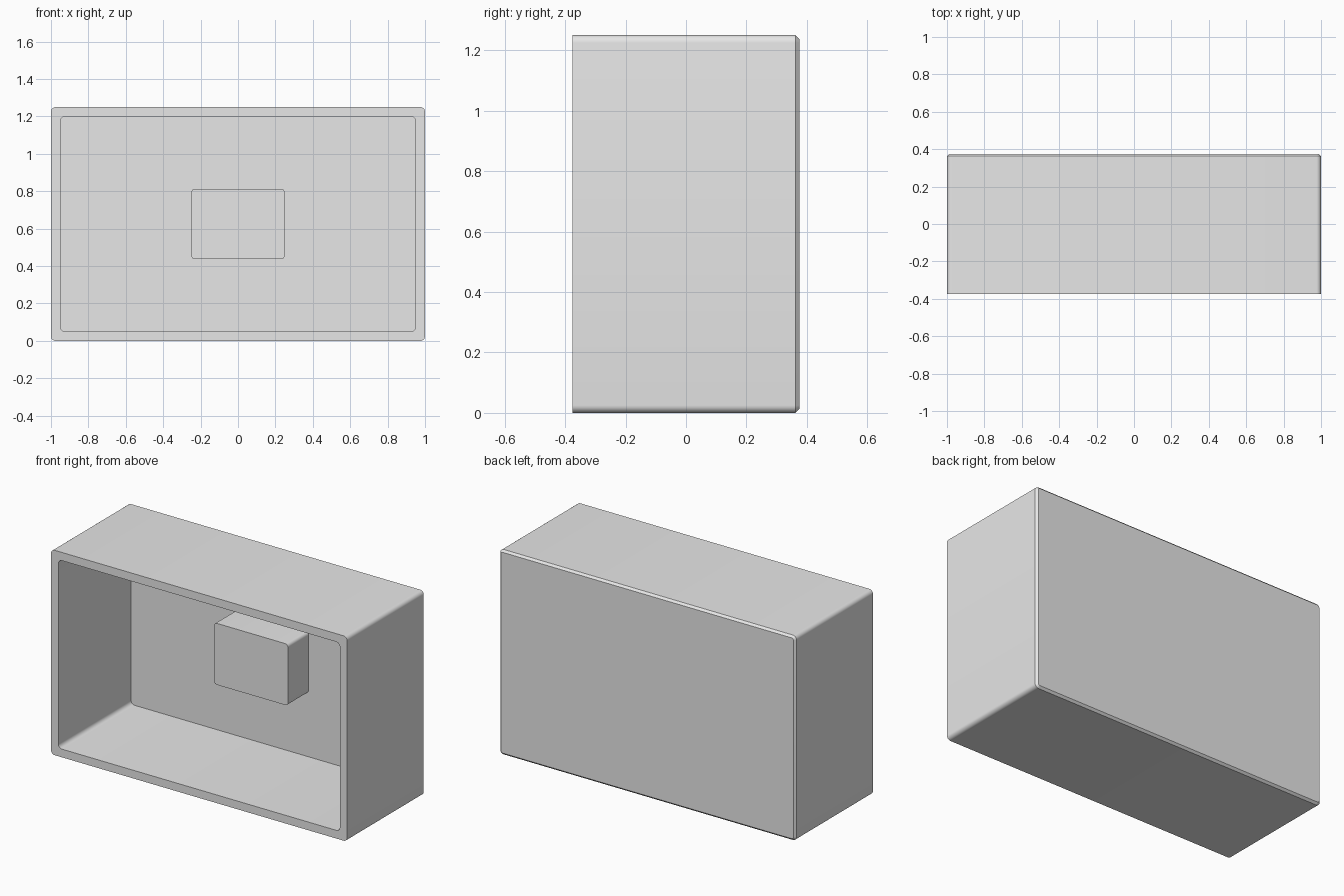
import bpy, bmesh
from math import sin, cos, pi

cube = bpy.data.objects.get("Cube")
if cube:
    bpy.data.objects.remove(cube, do_unlink=True)

grey = bpy.data.materials.new("light_grey")
grey.use_nodes = True
colour = (0.8, 0.8, 0.8, 1)
grey.diffuse_color = colour
grey.node_tree.nodes["Principled BSDF"].inputs["Base Color"].default_value = colour

MID_Z = 0.625
STEPS = 6


def rounded_ring(bm, half_w, half_h, radius, y):
    """Ring of vertices round a rounded rectangle facing the front."""
    ring = []
    for quarter, (sx, sz) in enumerate([(1, 1), (-1, 1), (-1, -1), (1, -1)]):
        for i in range(STEPS + 1):
            a = (quarter + i / STEPS) * pi / 2
            x = sx * (half_w - radius) + radius * cos(a)
            z = sz * (half_h - radius) + radius * sin(a)
            ring.append(bm.verts.new((x, y, MID_Z + z)))
    return ring


def loft(name, sections):
    """Join successive rounded rectangles and cap both ends."""
    bm = bmesh.new()
    rings = [rounded_ring(bm, *s) for s in sections]
    for a, b in zip(rings, rings[1:]):
        for i in range(len(a)):
            j = (i + 1) % len(a)
            bm.faces.new((a[i], a[j], b[j], b[i]))
    bm.faces.new(rings[0])
    bm.faces.new(rings[-1])
    bmesh.ops.recalc_face_normals(bm, faces=bm.faces)
    mesh = bpy.data.meshes.new(name)
    bm.to_mesh(mesh)
    bm.free()
    mesh.materials.append(grey)
    obj = bpy.data.objects.new(name, mesh)
    bpy.context.collection.objects.link(obj)
    bpy.ops.object.select_all(action="DESELECT")
    obj.select_set(True)
    bpy.context.view_layer.objects.active = obj
    bpy.ops.object.shade_smooth_by_angle()


W, H, D = 1.0, 0.625, 0.375
WALL, RADIUS, CHAMFER = 0.05, 0.025, 0.0125

# Open-fronted shell: inner floor, front rim, outer walls, chamfered back
loft("open_box", [
    (W - WALL, H - WALL, RADIUS, D - WALL),
    (W - WALL, H - WALL, RADIUS, -D),
    (W, H, RADIUS, -D),
    (W, H, RADIUS, D - CHAMFER),
    (W - CHAMFER, H - CHAMFER, RADIUS - CHAMFER, D),
])

# Block standing on the inside of the back wall, set slightly into it
loft("inner_block", [
    (0.25, 0.1875, 0.02, 0.125),
    (0.25, 0.1875, 0.02, D - WALL + 0.01),
])
